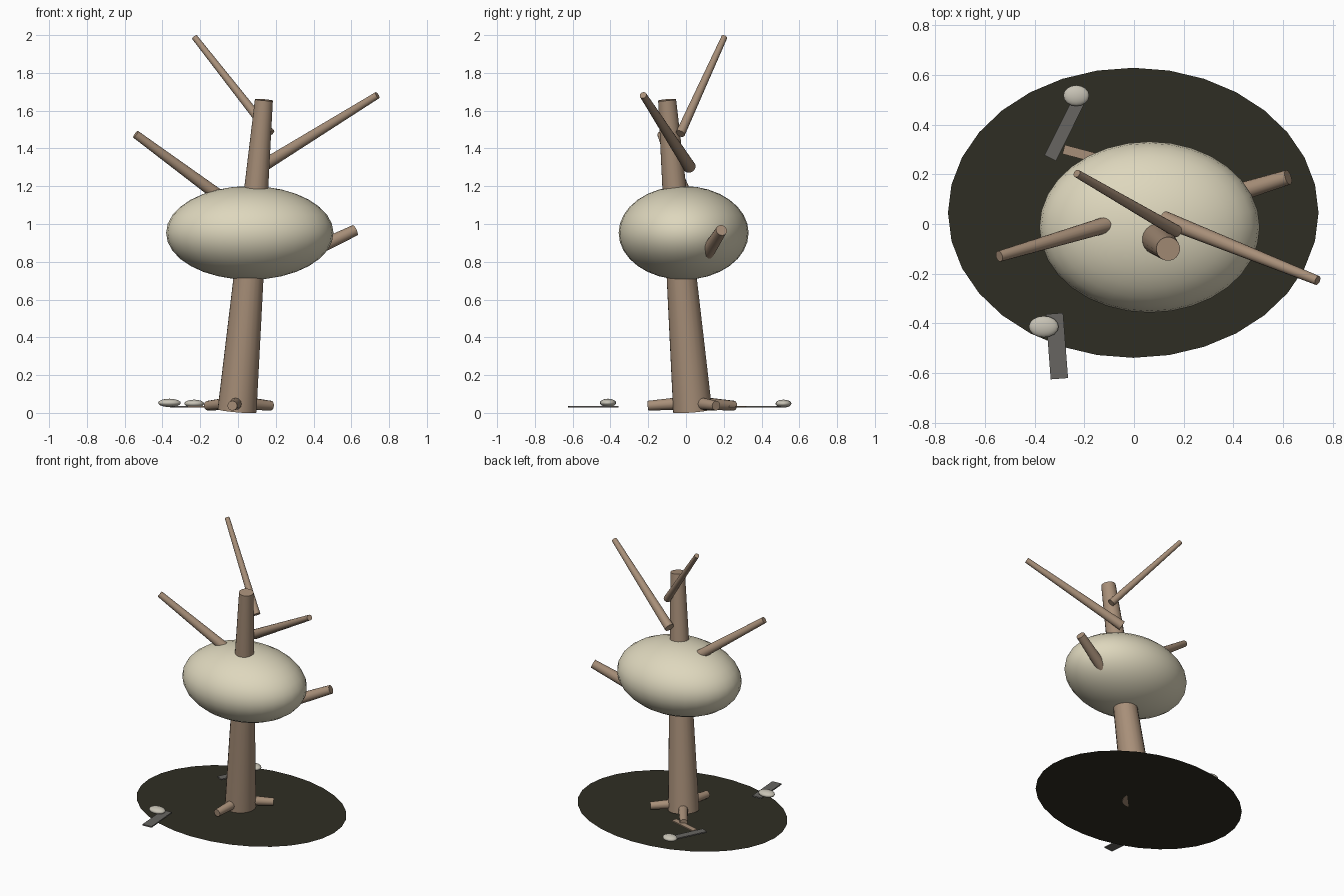
import bpy
import math
from mathutils import Vector

cube = bpy.data.objects.get("Cube")
if cube:
    bpy.data.objects.remove(cube, do_unlink=True)


def material(name, rgb):
    mat = bpy.data.materials.new(name)
    mat.use_nodes = True
    mat.diffuse_color = (*rgb, 1)
    mat.node_tree.nodes["Principled BSDF"].inputs["Base Color"].default_value = (*rgb, 1)
    return mat


bark = material("bark brown", (0.39, 0.275, 0.19))
cream = material("pale cream", (0.73, 0.68, 0.51))
soil = material("dark soil", (0.028, 0.027, 0.017))
slate = material("slate grey", (0.136, 0.13, 0.12))
pebble = material("pebble grey", (0.57, 0.54, 0.46))


def finish(name, mat, smooth=True):
    obj = bpy.context.object
    obj.name = name
    obj.data.materials.append(mat)
    if smooth:
        bpy.ops.object.shade_smooth_by_angle(angle=math.radians(40))
    return obj


def limb(name, start, end, r_start, r_end, sides=16):
    """Tapered round bar between two points."""
    a, b = Vector(start), Vector(end)
    bpy.ops.mesh.primitive_cone_add(vertices=sides, radius1=r_start, radius2=r_end,
                                    depth=(b - a).length, location=(a + b) / 2)
    bpy.context.object.rotation_euler = (b - a).to_track_quat("Z", "Y").to_euler()
    return finish(name, bark)


def ellipsoid(name, centre, radii, mat, segments, rings):
    bpy.ops.mesh.primitive_uv_sphere_add(segments=segments, ring_count=rings,
                                         radius=1, location=centre)
    bpy.context.object.scale = radii
    return finish(name, mat)


def plank(name, start, end, width, z, mat, thickness=0.009):
    """Thin flat board lying between two ground points."""
    a, b = Vector((*start, z)), Vector((*end, z))
    d = b - a
    bpy.ops.mesh.primitive_cube_add(size=1, location=(a + b) / 2)
    obj = bpy.context.object
    obj.scale = (d.length, width, thickness)
    obj.rotation_euler.z = math.atan2(d.y, d.x)
    return finish(name, mat, False)


# Flat ground patch
bpy.ops.mesh.primitive_circle_add(vertices=32, radius=1, fill_type="NGON",
                                  location=(-0.003, 0.045, 0.003))
bpy.context.object.scale = (0.745, 0.583, 1)
finish("ground_patch", soil, False)

# Leaning trunk and the large rounded body around it
limb("trunk", (-0.005, 0.035, 0.011), (0.137, -0.1, 1.657), 0.104, 0.048, 20)
ellipsoid("rounded_body", (0.0625, -0.0125, 0.953), (0.443, 0.344, 0.248), cream, 32, 16)

# Bare branches
limb("low_branch", (0.3, 0.09, 0.815), (0.62, 0.188, 0.967), 0.04, 0.03)
limb("side_branch", (0.0, 0.03, 1.075), (-0.542, -0.13, 1.475), 0.036, 0.022)
limb("long_branch", (0.12, 0.02, 1.3), (0.738, -0.227, 1.682), 0.033, 0.019)
limb("tall_branch", (0.172, -0.03, 1.478), (-0.23, 0.203, 1.989), 0.025, 0.016)

# Short roots spreading from the trunk foot
for i, (x, y) in enumerate([(0.175, 0.16), (-0.03, -0.2), (-0.16, 0.255)]):
    limb(f"root_{i + 1}", (0, 0.035, 0.055), (x, y, 0.038), 0.036, 0.026, 12)

# Fallen boards and twig
plank("front_board", (-0.32, -0.36), (-0.3, -0.622), 0.07, 0.032, slate)
plank("back_board", (-0.337, 0.265), (-0.225, 0.49), 0.052, 0.032, slate)
plank("flat_twig", (-0.283, 0.3), (-0.075, 0.245), 0.038, 0.032, bark)

# Pebbles resting on the boards
ellipsoid("front_pebble", (-0.363, -0.413, 0.053), (0.06, 0.043, 0.022), pebble, 16, 10)
ellipsoid("back_pebble", (-0.232, 0.516, 0.049), (0.052, 0.042, 0.021), pebble, 16, 10)
